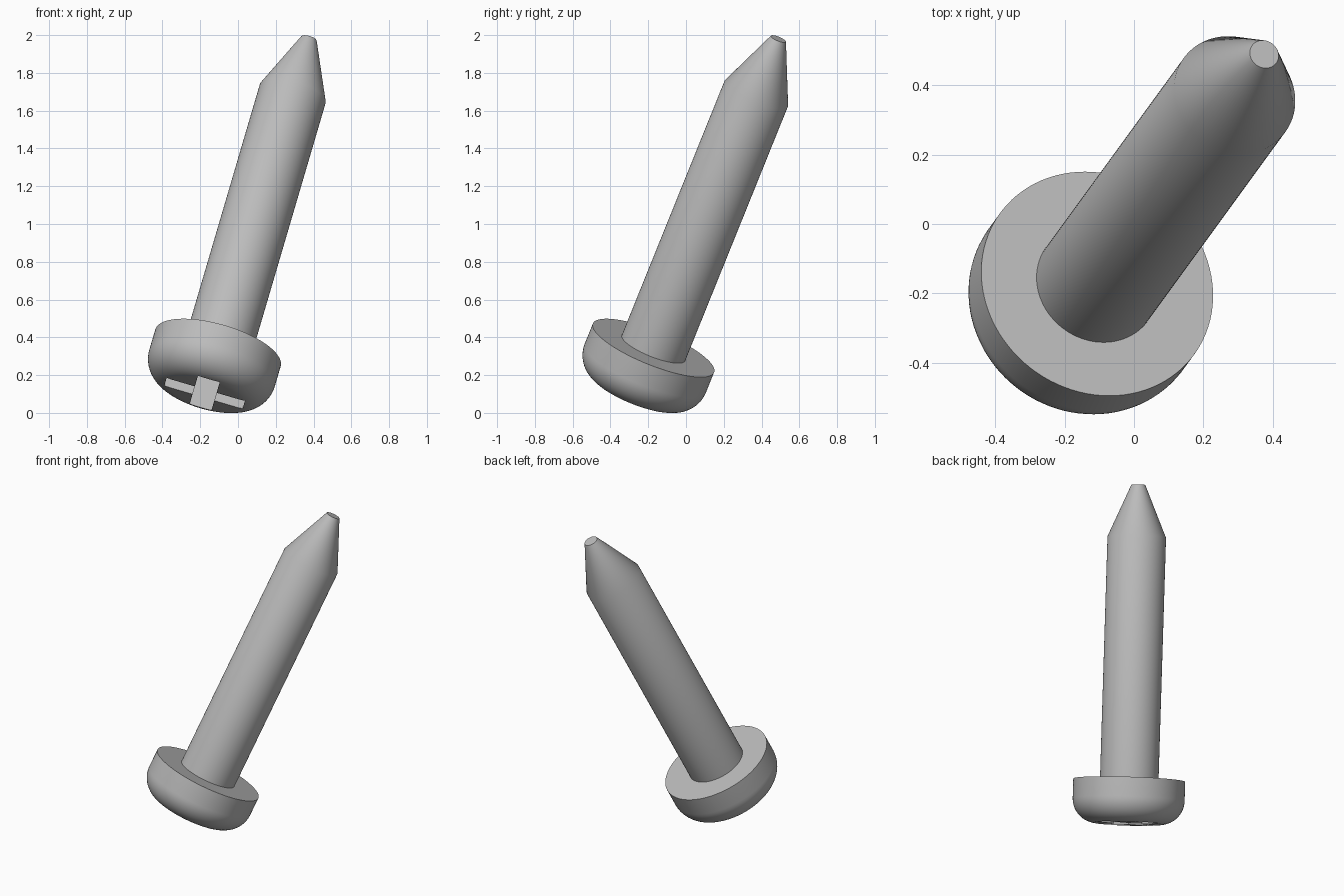
import bpy, bmesh, math
from mathutils import Matrix, Vector

cube = bpy.data.objects.get("Cube")
if cube:
    bpy.data.objects.remove(cube, do_unlink=True)

# Material
steel = bpy.data.materials.new("grey steel")
steel.use_nodes = True
GREY = (0.5, 0.5, 0.5, 1)
steel.diffuse_color = GREY
steel.node_tree.nodes["Principled BSDF"].inputs["Base Color"].default_value = GREY

# Leaning frame: origin at the centre of the head's inner face, local z along the shaft
axis = Vector((0.294, 0.404, 1)).normalized()
side = Vector((0, 1, 0)).cross(axis).normalized()
frame = Matrix((side, axis.cross(side), axis)).transposed().to_4x4()
frame.translation = (-0.106, -0.172, 0.344)


def add_object(name, bm):
    bmesh.ops.recalc_face_normals(bm, faces=bm.faces)
    mesh = bpy.data.meshes.new(name)
    bm.to_mesh(mesh)
    bm.free()
    mesh.materials.append(steel)
    obj = bpy.data.objects.new(name, mesh)
    bpy.context.collection.objects.link(obj)
    obj.matrix_world = frame
    return obj


def lathe(name, profile, sides=96):
    """Turn a (radius, height) profile about local z and cap both ends."""
    bm = bmesh.new()
    rings = []
    for r, z in profile:
        rings.append([bm.verts.new((r * math.cos(math.tau * i / sides),
                                    r * math.sin(math.tau * i / sides), z))
                      for i in range(sides)])
    for a, b in zip(rings, rings[1:]):
        for i in range(sides):
            j = (i + 1) % sides
            bm.faces.new((a[i], a[j], b[j], b[i]))
    bm.faces.new(rings[0])
    bm.faces.new(rings[-1])
    return add_object(name, bm)


def smooth(obj):
    bpy.ops.object.select_all(action='DESELECT')
    obj.select_set(True)
    bpy.context.view_layer.objects.active = obj
    bpy.ops.object.shade_smooth_by_angle(angle=math.radians(30))


# Shaft with tapered blunt tip
shaft = lathe("shaft", [(0.181, -0.02), (0.181, 1.505), (0.043, 1.829)])

# Pan head with rounded outer edge
R, H, FILLET, STEPS = 0.346, 0.27, 0.15, 14
arc = [math.pi / 2 * k / STEPS for k in range(STEPS + 1)]
head = lathe("head", [(R, 0)] + [(R - FILLET + FILLET * math.cos(t),
                                  FILLET - H - FILLET * math.sin(t)) for t in arc])

# Cross-shaped drive recess cut into the head
L, W, DEPTH = 0.216, 0.06, 0.18
bm = bmesh.new()
outline = []
for k in range(4):
    turn = Matrix.Rotation(k * math.pi / 2, 3, 'Z')
    for x, y in ((L, -W), (L, W), (W, W)):
        outline.append(bm.verts.new(turn @ Vector((x, y, -H - 0.1))))
base = bm.faces.new(outline)
top = bmesh.ops.extrude_face_region(bm, geom=[base])["geom"]
bmesh.ops.translate(bm, vec=(0, 0, DEPTH + 0.1),
                    verts=[v for v in top if isinstance(v, bmesh.types.BMVert)])
cutter = add_object("recess_cutter", bm)
cutter.hide_render = True

cut = head.modifiers.new("recess", 'BOOLEAN')
cut.operation = 'DIFFERENCE'
cut.solver = 'EXACT'
cut.object = cutter
bpy.context.view_layer.objects.active = head
bpy.ops.object.modifier_apply(modifier=cut.name)
bpy.data.objects.remove(cutter, do_unlink=True)

for part in (shaft, head):
    smooth(part)
